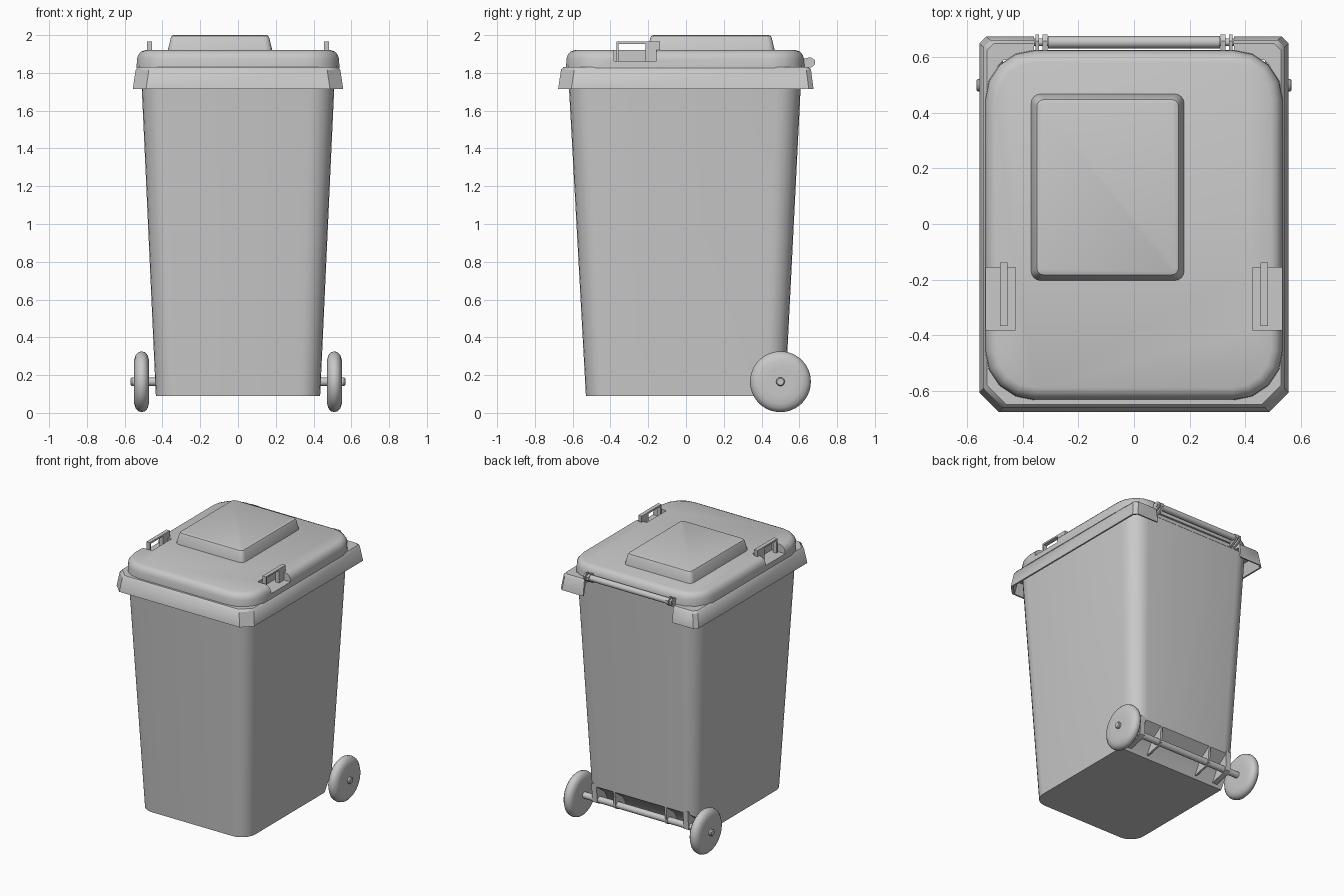
import bpy, bmesh, math
from math import radians
from mathutils import Vector, Matrix

if "Cube" in bpy.data.objects:
    bpy.data.objects.remove(bpy.data.objects["Cube"])

GREY = bpy.data.materials.new("grey plastic")
GREY.use_nodes = True
GREY.diffuse_color = (0.58, 0.58, 0.58, 1)
GREY.node_tree.nodes["Principled BSDF"].inputs["Base Color"].default_value = GREY.diffuse_color


def finish(name, bm, smooth=True):
    bmesh.ops.recalc_face_normals(bm, faces=bm.faces)
    mesh = bpy.data.meshes.new(name)
    bm.to_mesh(mesh)
    bm.free()
    ob = bpy.data.objects.new(name, mesh)
    bpy.context.collection.objects.link(ob)
    mesh.materials.append(GREY)
    if smooth:
        shade(ob)
    return ob


def activate(ob):
    bpy.ops.object.select_all(action='DESELECT')
    ob.select_set(True)
    bpy.context.view_layer.objects.active = ob


def shade(ob):
    activate(ob)
    bpy.ops.object.shade_smooth_by_angle(angle=radians(35))


def outline(hx, y0, y1, front, back, seg):
    """Rectangle with rounded (or chamfered, seg=1) corners."""
    pts = []
    corners = [(1, y1, back, 0), (-1, y1, back, 90), (-1, y0, front, 180), (1, y0, front, 270)]
    for sx, y, r, start in corners:
        cx = sx * (hx - r)
        cy = y - r if y == y1 else y + r
        for i in range(seg + 1):
            a = radians(start + 90 * i / seg)
            pts.append((cx + r * math.cos(a), cy + r * math.sin(a)))
    return pts


def loft(name, rings, seg, ring_closed=False):
    """Skin through rings of (z, half width, y0, y1, front radius, back radius)."""
    bm = bmesh.new()
    loops = [[bm.verts.new((x, y, z)) for x, y in outline(*r, seg)] for z, *r in rings]
    n = len(loops[0])
    pairs = list(zip(loops, loops[1:]))
    if ring_closed:
        pairs.append((loops[-1], loops[0]))
    else:
        bm.faces.new(loops[0])
        bm.faces.new(loops[-1])
    for a, b in pairs:
        for i in range(n):
            j = (i + 1) % n
            bm.faces.new((a[i], a[j], b[j], b[i]))
    return finish(name, bm)


def box(name, x, y, z, bevel=0):
    bm = bmesh.new()
    bmesh.ops.create_cube(bm, size=1)
    for v in bm.verts:
        v.co = [lo + (c + 0.5) * (hi - lo) for c, (lo, hi) in zip(v.co, (x, y, z))]
    if bevel:
        bmesh.ops.bevel(bm, geom=bm.edges[:], offset=bevel, segments=2,
                        profile=0.5, affect='EDGES')
    return finish(name, bm)


def prism(name, x, profile):
    """Extrude a (y, z) profile across the x range."""
    bm = bmesh.new()
    face = bm.faces.new([bm.verts.new((x[0], y, z)) for y, z in profile])
    ext = bmesh.ops.extrude_face_region(bm, geom=[face])["geom"]
    bmesh.ops.translate(bm, vec=(x[1] - x[0], 0, 0),
                        verts=[g for g in ext if isinstance(g, bmesh.types.BMVert)])
    return finish(name, bm)


def turned(name, profile, y, z, steps=32):
    """Revolve an (x, radius) profile about an axis parallel to x."""
    bm = bmesh.new()
    loops = []
    for x, r in profile:
        angles = [2 * math.pi * i / steps for i in range(steps)]
        loops.append([bm.verts.new((x, y + r * math.cos(a), z + r * math.sin(a))) for a in angles])
    bm.faces.new(loops[0])
    bm.faces.new(loops[-1])
    for a, b in zip(loops, loops[1:]):
        for i in range(steps):
            j = (i + 1) % steps
            bm.faces.new((a[i], a[j], b[j], b[i]))
    return finish(name, bm)


def cut(ob, cutter):
    mod = ob.modifiers.new("cut", 'BOOLEAN')
    mod.operation = 'DIFFERENCE'
    mod.solver = 'EXACT'
    mod.object = cutter
    activate(ob)
    bpy.ops.object.modifier_apply(modifier=mod.name)
    bpy.data.objects.remove(cutter)
    shade(ob)


def span(side, a, b):
    return tuple(sorted((side * a, side * b)))


# Tapered bin body with the axle recess cut from its lower back edge
body = loft("bin_body", [(0.09, 0.435, -0.53, 0.525, 0.11, 0.11),
                         (1.82, 0.514, -0.625, 0.612, 0.13, 0.13)], 6)
cut(body, prism("recess_cutter", (-0.6, 0.6),
                [(0.38, 0.0), (0.38, 0.09), (0.44, 0.2), (0.56, 0.29), (0.7, 0.29), (0.7, 0.0)]))

# Flared rim skirt, hollow underneath and open behind for the grip bar
rim = loft("rim", [(1.80, 0.49, -0.60, 0.59, 0.05, 0.02),
                   (1.80, 0.525, -0.645, 0.645, 0.06, 0.02),
                   (1.715, 0.545, -0.665, 0.665, 0.07, 0.02),
                   (1.715, 0.557, -0.677, 0.675, 0.07, 0.025),
                   (1.815, 0.542, -0.662, 0.662, 0.07, 0.025),
                   (1.83, 0.53, -0.65, 0.65, 0.07, 0.025),
                   (1.83, 0.49, -0.60, 0.59, 0.05, 0.02)], 1, True)
cut(rim, box("rim_cutter", (-0.36, 0.36), (0.613, 0.8), (1.6, 1.9)))

# Lid with rounded upper edge
lid_steps = [(1.825, 0), (1.875, 0.002), (1.897, 0.010), (1.913, 0.025), (1.92, 0.045)]
lid = loft("lid", [(z, 0.537 - d, -0.635 + d, 0.627 - d, 0.18 - d, 0.18 - d)
                   for z, d in lid_steps], 4)

# Raised panel on the lid
panel_steps = [(1.91, 0), (1.925, 0.002), (1.985, 0.016), (1.996, 0.022), (2.0, 0.033)]
panel = loft("lid_panel", [(z, 0.277 - d, -0.205 + d, 0.47 - d, 0.035 - d / 2, 0.035 - d / 2)
                           for z, d in panel_steps], 4)
panel.location.x = -0.095

for side, word in ((1, "left"), (-1, "right")):
    # Pocket and loop handle on the lid edge
    cut(lid, box("pocket_cutter", span(side, 0.427, 0.6), (-0.382, -0.157), (1.862, 2.1)))
    x = span(side, 0.455, 0.483)
    prism(word + "_lid_handle", x,
          [(-0.368, 1.86), (-0.368, 1.965), (-0.138, 1.965), (-0.138, 1.915), (-0.158, 1.86),
           (-0.215, 1.86), (-0.215, 1.953), (-0.357, 1.953), (-0.357, 1.86)])

    # Wheel with a rounded tread
    tread = [(0.472, 0.07), (0.472, 0.115), (0.478, 0.14), (0.492, 0.156), (0.51, 0.161),
             (0.528, 0.156), (0.542, 0.14), (0.55, 0.115), (0.55, 0.07)]
    turned(word + "_wheel", [(side * a, r) for a, r in tread], 0.5, 0.165, 48)

    # Brackets carrying the axle
    for label, a, b in (("outer", 0.35, 0.39), ("inner", 0.2, 0.215)):
        prism(f"{word}_{label}_axle_bracket", span(side, a, b),
              [(0.39, 0.11), (0.50, 0.135), (0.528, 0.15), (0.535, 0.29), (0.44, 0.22)])

    # Hinge lugs joining the grip bar to the lid
    for label, a, b in (("outer", 0.342, 0.355), ("inner", 0.312, 0.33)):
        prism(f"{word}_{label}_hinge_lug", span(side, a, b),
              [(0.60, 1.80), (0.66, 1.825), (0.682, 1.845), (0.682, 1.868), (0.66, 1.883), (0.60, 1.87)])

# Axle and grip bar
turned("axle", [(-0.568, 0.018), (-0.562, 0.023), (0.562, 0.023), (0.568, 0.018)], 0.5, 0.165, 16)
turned("grip_bar", [(-0.36, 0.014), (-0.31, 0.014), (-0.31, 0.022),
                    (0.31, 0.022), (0.31, 0.014), (0.36, 0.014)], 0.655, 1.855, 16)
